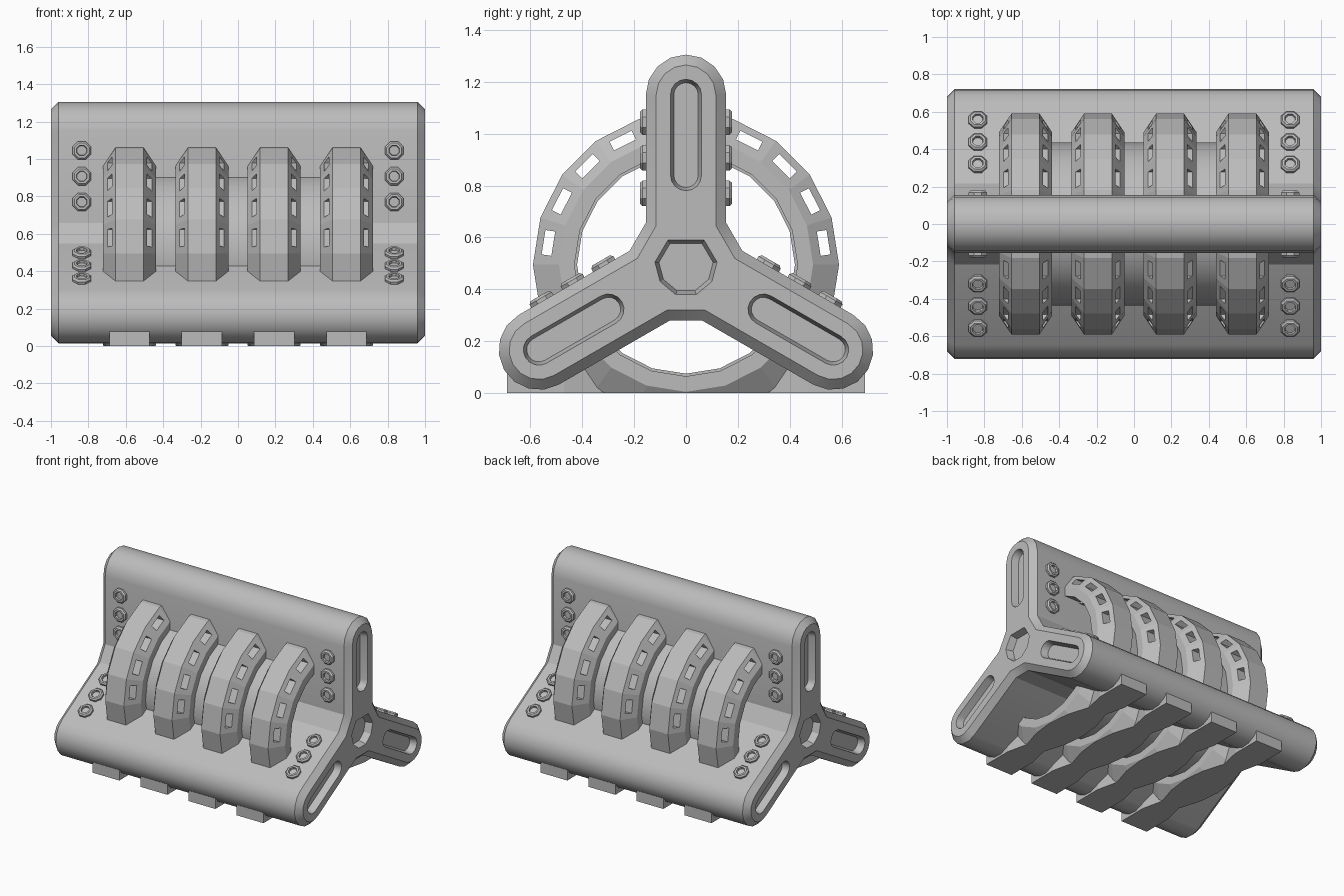
import bpy
import bmesh
from math import cos, sin, pi, radians
from mathutils import Vector, Matrix

cube = bpy.data.objects.get("Cube")
if cube:
    bpy.data.objects.remove(cube, do_unlink=True)

CZ = 0.495          # height of the hub axis
ARM_W = 0.155       # half thickness of an arm
ARM_L = 0.655       # hub to centre of the rounded tip
RING_X = (-0.58, -0.193, 0.193, 0.58)

grey = bpy.data.materials.new("plain_grey")
grey.use_nodes = True
grey.diffuse_color = (0.5, 0.5, 0.5, 1)
grey.node_tree.nodes["Principled BSDF"].inputs["Base Color"].default_value = (0.5, 0.5, 0.5, 1)


def add_object(name, mesh):
    obj = bpy.data.objects.new(name, mesh)
    bpy.context.scene.collection.objects.link(obj)
    return obj


def finish(name, bm):
    bmesh.ops.recalc_face_normals(bm, faces=bm.faces)
    mesh = bpy.data.meshes.new(name)
    bm.to_mesh(mesh)
    bm.free()
    mesh.materials.append(grey)
    return add_object(name, mesh)


def loft(bm, loops, closed=False):
    """Skin a list of equal-length loops, capped or joined end to end."""
    rows = [[bm.verts.new(p) for p in loop] for loop in loops]
    n = len(rows[0])
    pairs = list(zip(rows, rows[1:]))
    if closed:
        pairs.append((rows[-1], rows[0]))
    else:
        bm.faces.new(rows[0])
        bm.faces.new(rows[-1])
    for a, b in pairs:
        for i in range(n):
            j = (i + 1) % n
            bm.faces.new((a[i], a[j], b[j], b[i]))


def smooth(obj, angle=25):
    bpy.ops.object.select_all(action='DESELECT')
    obj.select_set(True)
    bpy.context.view_layer.objects.active = obj
    bpy.ops.object.shade_smooth_by_angle(angle=radians(angle))


def cut(obj, cutter):
    mod = obj.modifiers.new("cut", 'BOOLEAN')
    mod.operation = 'DIFFERENCE'
    mod.solver = 'EXACT'
    mod.object = cutter
    cutter.hide_render = True
    deps = bpy.context.evaluated_depsgraph_get()
    mesh = bpy.data.meshes.new_from_object(obj.evaluated_get(deps))
    obj.modifiers.clear()
    obj.data = mesh
    bpy.data.objects.remove(cutter, do_unlink=True)


def arm_point(angle, u, v, x=0.0):
    """Point u along an arm and v across it."""
    a = radians(angle)
    return Vector((x, u * cos(a) - v * sin(a), CZ + u * sin(a) + v * cos(a)))


def arc(cu, r, start, steps=8):
    return [(cu + r * cos(start + pi * i / steps), r * sin(start + pi * i / steps))
            for i in range(steps + 1)]


def body_loop(x, inset):
    w = ARM_W - inset
    root = 2 * (0.215 - inset - w * cos(pi / 6))
    side = [(root, -w)] + arc(ARM_L, w, -pi / 2) + [(root, w)]
    return [arm_point(a, u, v, x) for a in (90, 210, 330) for u, v in side]


def slot_loop(angle, x, r):
    pts = arc(0.655, r, -pi / 2) + arc(0.345, r, pi / 2)
    return [arm_point(angle, u, v, x) for u, v in pts]


def hub_loop(x, scale):
    half = [(0.07, 0.095), (0.12, 0.01), (0.1, -0.065), (0.04, -0.115)]
    pts = half + [(-y, z) for y, z in reversed(half)]
    return [(x, y * scale, CZ + z * scale) for y, z in pts]


# Three-armed body with chamfered ends
bm = bmesh.new()
loft(bm, [body_loop(-1, 0.04), body_loop(-0.96, 0), body_loop(0.96, 0), body_loop(1, 0.04)])
body = finish("three_arm_body", bm)

# Slots and hub recess in both ends
bm = bmesh.new()
for s in (-1, 1):
    for a in (90, 210, 330):
        loft(bm, [slot_loop(a, s * 1.02, 0.065), slot_loop(a, s * 0.95, 0.047)])
    loft(bm, [hub_loop(s * 1.02, 1.05), hub_loop(s * 0.95, 0.87)])
cut(body, finish("end_cutter", bm))
smooth(body)


def revolve(bm, section, steps=20):
    loops = []
    for k in range(steps):
        t = 2 * pi * k / steps
        loops.append([(x, r * cos(t), CZ + r * sin(t)) for r, x in section])
    loft(bm, loops, closed=True)


# Bevelled ring, cut flat at the ground
bm = bmesh.new()
revolve(bm, [(0.59, -0.075), (0.59, 0.075), (0.49, 0.142),
             (0.43, 0.142), (0.43, -0.142), (0.49, -0.142)])
geom = bm.verts[:] + bm.edges[:] + bm.faces[:]
res = bmesh.ops.bisect_plane(bm, geom=geom, plane_co=(0, 0, 0), plane_no=(0, 0, 1), clear_inner=True)
edges = [e for e in res["geom_cut"] if isinstance(e, bmesh.types.BMEdge)]
bmesh.ops.holes_fill(bm, edges=edges, sides=0)
ring = finish("ring_1", bm)

# Windows through the ring
bm = bmesh.new()
for k in range(4):
    for a in (9 + 18 * k, 171 - 18 * k):
        place = (Matrix.Translation(arm_point(a, 0.537, 0))
                 @ Matrix.Rotation(radians(a), 4, 'X')
                 @ Matrix.Diagonal((0.4, 0.038, 0.095, 1)))
        bmesh.ops.create_cube(bm, size=1, matrix=place)
cut(ring, finish("window_cutter", bm))
ring.location.x = RING_X[0]
for i, x in enumerate(RING_X[1:], 2):
    add_object(f"ring_{i}", ring.data).location.x = x

# Thin tube joining the rings
bm = bmesh.new()
revolve(bm, [(0.437, -0.6), (0.437, 0.6), (0.42, 0.6), (0.42, -0.6)])
smooth(finish("inner_tube", bm))

# Feet: a block under each lower arm that tapers towards the ring
bm = bmesh.new()
for s in (-1, 1):
    plan = [(0.108, 0.69), (0.108, 0.47), (0.065, 0.28)]
    plan += [(-x, y) for x, y in reversed(plan)]
    loft(bm, [[(x, s * y, z) for x, y in plan] for z in (0, 0.1)])
foot = finish("foot_1", bm)
foot.location.x = RING_X[0]
for i, x in enumerate(RING_X[1:], 2):
    add_object(f"foot_{i}", foot.data).location.x = x

# Eight-sided nuts on the upper arm and on top of the lower arms
bm = bmesh.new()
nut_section = [(0.053, -0.01), (0.053, 0.013), (0.043, 0.023), (0.03, 0.023), (0.027, 0.008)]
loft(bm, [[(r * cos(pi * (k + 0.5) / 4), r * sin(pi * (k + 0.5) / 4), z) for k in range(8)]
          for r, z in nut_section])
nut = finish("nut", bm)
nut_mesh = nut.data
bpy.data.objects.remove(nut, do_unlink=True)
count = 0
for angle, side in ((90, 1), (90, -1), (330, 1), (210, -1)):
    normal = arm_point(angle, 0, side) - arm_point(angle, 0, 0)
    turn = normal.to_track_quat('Z', 'Y').to_matrix().to_4x4()
    for x in (-0.835, 0.835):
        for d in (0.275, 0.412, 0.55):
            count += 1
            obj = add_object(f"nut_{count}", nut_mesh)
            obj.matrix_world = Matrix.Translation(arm_point(angle, d, side * ARM_W, x)) @ turn
